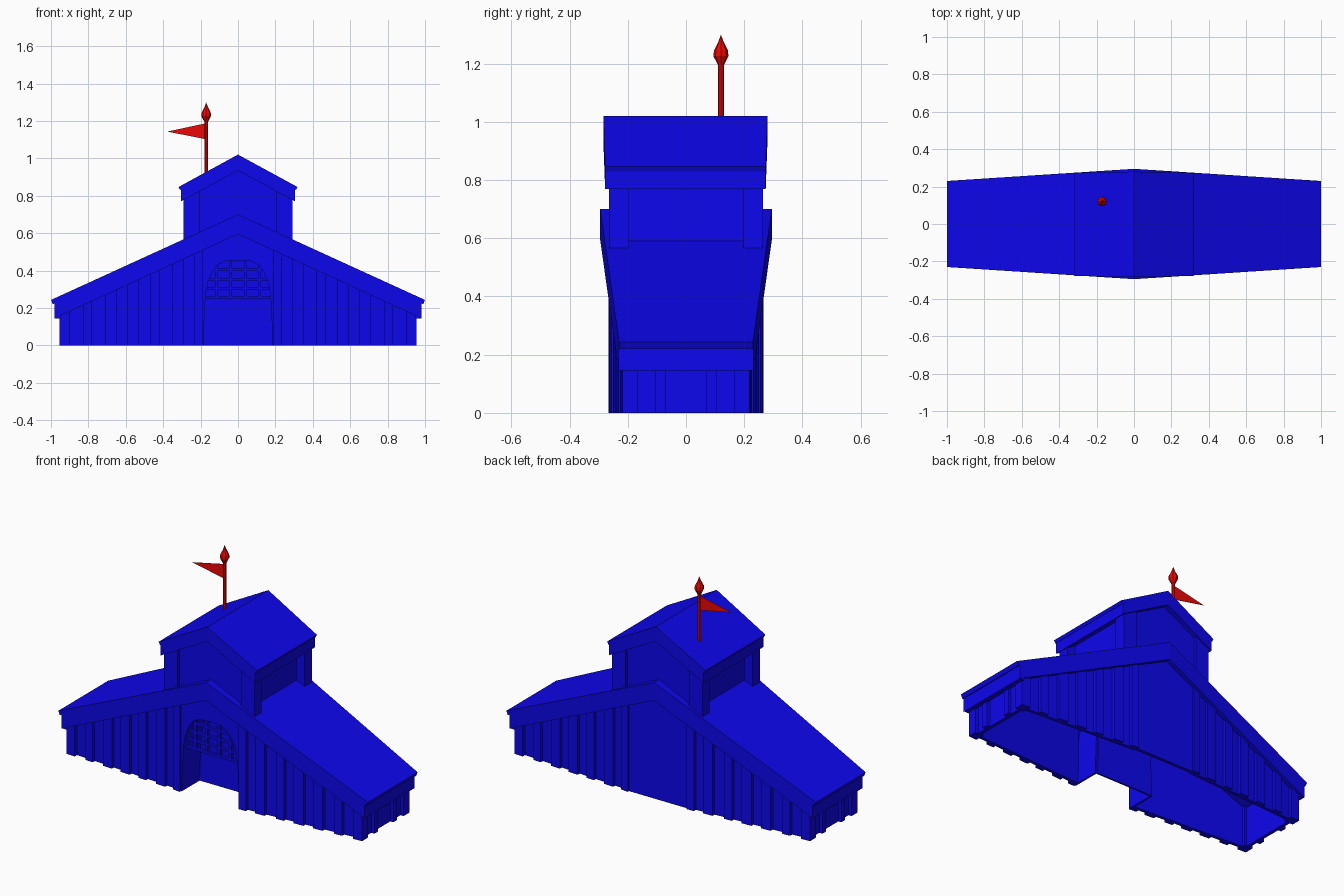
import bpy, bmesh, math

if "Cube" in bpy.data.objects:
    bpy.data.objects.remove(bpy.data.objects["Cube"])

def material(name, col):
    m = bpy.data.materials.new(name)
    m.diffuse_color = (*col, 1)
    m.use_nodes = True
    m.node_tree.nodes["Principled BSDF"].inputs["Base Color"].default_value = m.diffuse_color
    return m

BLUE = material("blue", (0.004, 0.002, 0.85))
RED = material("red", (0.85, 0.002, 0.002))

def finish(name, bm, mat=BLUE):
    bmesh.ops.recalc_face_normals(bm, faces=bm.faces)
    me = bpy.data.meshes.new(name)
    bm.to_mesh(me)
    bm.free()
    me.materials.append(mat)
    ob = bpy.data.objects.new(name, me)
    bpy.context.collection.objects.link(ob)
    return ob

def add_prism(bm, prof, y0, y1):
    """x/z outline swept along y; y0 and y1 may depend on x."""
    f = lambda y, x: y(abs(x)) if callable(y) else y
    a = [bm.verts.new((x, f(y0, x), z)) for x, z in prof]
    b = [bm.verts.new((x, f(y1, x), z)) for x, z in prof]
    bm.faces.new(a)
    bm.faces.new(b[::-1])
    for i in range(len(a)):
        j = (i + 1) % len(a)
        bm.faces.new((a[i], a[j], b[j], b[i]))

def prisms(name, profs, y0, y1, mirror=True, mat=BLUE):
    bm = bmesh.new()
    for p in profs:
        add_prism(bm, p, y0, y1)
        if mirror:
            add_prism(bm, [(-x, z) for x, z in p], y0, y1)
    return finish(name, bm, mat)

def box(x0, x1, z0, z1):
    return [(x0, z0), (x1, z0), (x1, z1), (x0, z1)]

def line(y, side):
    """Wall line that narrows towards the ends of the building."""
    return lambda x: side * (y - .065 * x)

top = lambda x: .655 - .458 * x
def strip(x0, x1):
    return [(x0, 0), (x1, 0), (x1, top(x1)), (x0, top(x0))]

# Main roof boards
prisms("main_roof", [[(0, .70), (1, .243), (.99, .22), (0, .66)]], line(.295, -1), line(.295, 1))

BATTENS = ((.19, .045), (.29, .06), (.42, .05), (.53, .06), (.65, .06), (.78, .05))
for side, name in ((-1, "front"), (1, "back")):
    # Fascia, thin walls and vertical battens on each long side
    prisms(name + "_fascia", [[(0, .70), (.98, .25), (.98, .145), (0, .595)]],
           line(.295, side), line(.268, side))
    prisms(name + "_wall", [strip(.19, .935)], line(.259, side), line(.24, side))
    prisms(name + "_battens", [strip(x, x + w) for x, w in BATTENS],
           line(.278, side), line(.25, side))
    # End corner posts and end battens
    prisms(name + "_corner_posts", [strip(.9, .955)], .165 * side, line(.281, side))
    prisms(name + "_end_battens", [strip(.92, .955)], .07 * side, .105 * side)

# End walls and end fascia
prisms("end_walls", [strip(.915, .935)], -.19, .19)
prisms("end_fascia", [box(.95, .98, .145, .24)], line(.29, -1), line(.29, 1))

# Central bay with an arched, recessed doorway
arch = [(.185, 0), (.178, .2), (.172, .28), (.16, .34), (.14, .39), (.11, .43), (.07, .45)]
gable = [(-.2, 0), (-.2, top(.2)), (0, .655), (.2, top(.2)), (.2, 0)]
notch = arch + [(0, .455)] + [(-x, z) for x, z in reversed(arch)]
lining = [(x * 1.06, z * 1.02) for x, z in reversed(notch)]
prisms("door_wall", [gable + notch], -.255, -.235, False)
prisms("door_lining", [lining + notch], -.236, -.085, False)
prisms("door_panel", [notch], -.09, -.08, False)
prisms("back_bay", [gable], .235, .255, False)

# Door grille
def arch_height(x):
    for (xa, za), (xb, zb) in zip(arch, arch[1:] + [(0, .455)]):
        if xb <= x <= xa:
            return za + (zb - za) * (xa - x) / (xa - xb)
def arch_width(z):
    for (xa, za), (xb, zb) in zip(arch, arch[1:]):
        if za <= z <= zb:
            return xa + (xb - xa) * (z - za) / (zb - za)
bars = [box(x - .008, x + .008, .25, arch_height(abs(x))) for x in (-.115, -.04, .04, .115)]
bars += [box(-arch_width(z), arch_width(z), z - .007, z + .007) for z in (.257, .305, .353, .405)]
prisms("door_grille", bars, -.235, -.218, False)

# Upper tower: walls, corner posts, roof and fascia
prisms("tower_walls", [[(-.24, .575), (0, .685), (.24, .575), (.24, .83), (0, .96), (-.24, .83)]],
       -.248, .248, False)
for side, name in ((-1, "front"), (1, "back")):
    post = [(.205, .585), (.292, .55), (.292, .8), (.205, .85)]
    prisms(name + "_tower_posts", [post], .198 * side, .265 * side)
prisms("tower_roof", [[(0, 1.02), (.318, .847), (.31, .83), (.305, .833), (.305, .77), (0, .935)]],
       lambda x: -.284 + .02 * x, lambda x: .28 - .02 * x)

# Flagpole with pointed finial, turned from a profile
PX, PY = -.17, .12
bm = bmesh.new()
rings = []
N = 8
for r, z in ((.01, .88), (.01, 1.195), (.026, 1.226), (.024, 1.245), (.009, 1.275)):
    rings.append([bm.verts.new((PX + r * math.cos(2 * math.pi * i / N),
                                PY + r * math.sin(2 * math.pi * i / N), z)) for i in range(N)])
tip = bm.verts.new((PX, PY, 1.3))
bm.faces.new(rings[0])
for i in range(N):
    j = (i + 1) % N
    for a, b in zip(rings, rings[1:]):
        bm.faces.new((a[i], a[j], b[j], b[i]))
    bm.faces.new((rings[-1][i], rings[-1][j], tip))
finish("flagpole", bm, RED)

# Pennant
prisms("pennant", [[(PX, 1.188), (-.378, 1.143), (PX, 1.102)]], PY - .001, PY + .001, False, RED)
